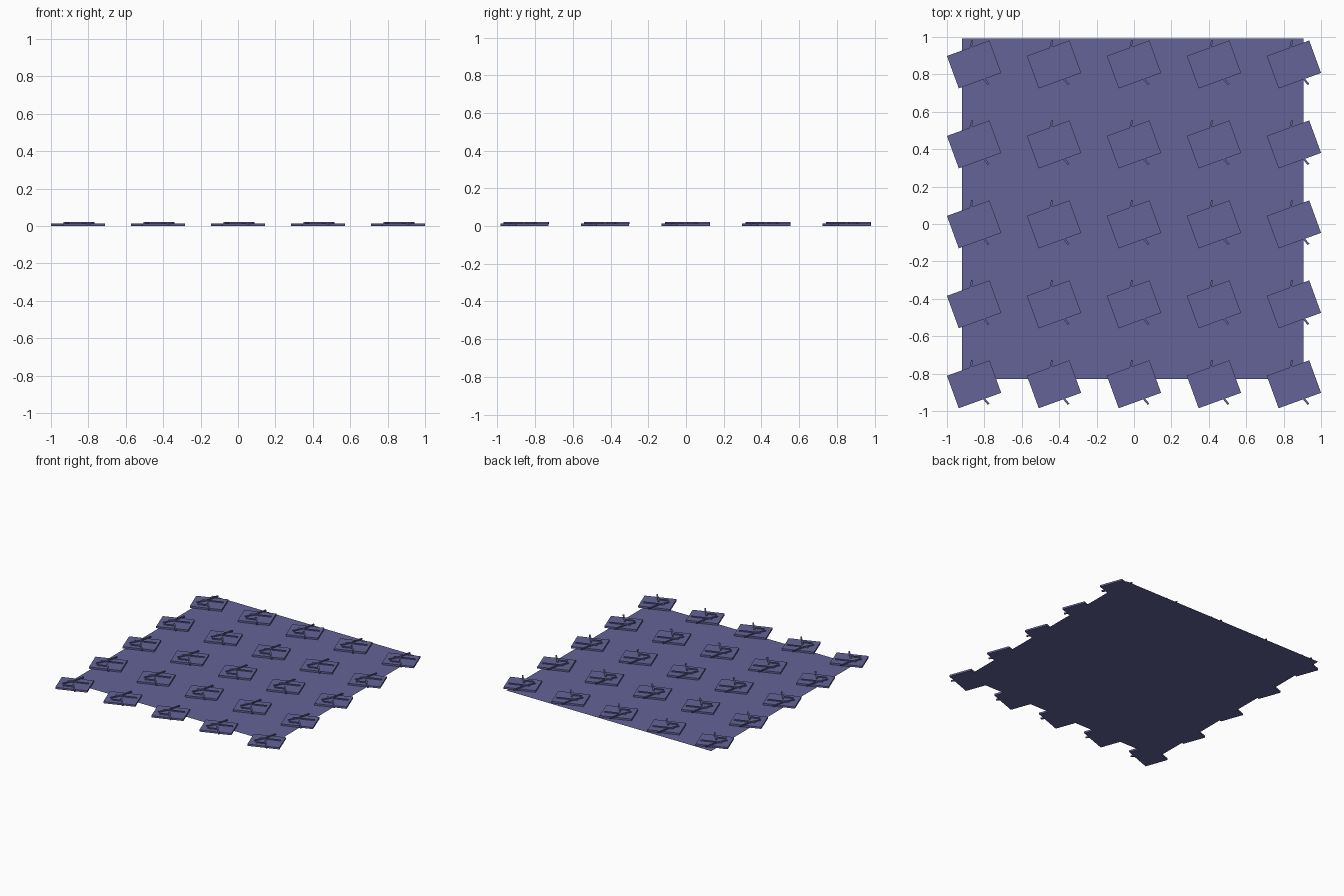
import bpy, bmesh, math
from mathutils import Matrix, Vector

if "Cube" in bpy.data.objects:
    bpy.data.objects.remove(bpy.data.objects["Cube"])

mat = bpy.data.materials.new("slate violet")
mat.diffuse_color = (0.127, 0.125, 0.314, 1)
mat.use_nodes = True
mat.node_tree.nodes["Principled BSDF"].inputs["Base Color"].default_value = mat.diffuse_color

TILE_TOP, BAR_TOP = 0.014, 0.021
PITCH, SHIFT_Y = 0.4275, -0.002


def make_mesh(name, bm):
    me = bpy.data.meshes.new(name)
    bm.to_mesh(me)
    bm.free()
    me.materials.append(mat)
    return me


def place(name, me, loc=(0, 0, 0)):
    ob = bpy.data.objects.new(name, me)
    ob.location = loc
    bpy.context.collection.objects.link(ob)
    return ob


def add_box(bm, centre, size, angle):
    m = (Matrix.Translation(centre) @ Matrix.Rotation(angle, 4, 'Z')
         @ Matrix.Diagonal((*size, 1)))
    bmesh.ops.create_cube(bm, size=1, matrix=m)


def add_bar(bm, a, b, width=0.011):
    a, b = Vector(a), Vector(b)
    d, mid = b - a, (a + b) / 2
    z0 = TILE_TOP - 0.002
    add_box(bm, (mid.x, mid.y, (z0 + BAR_TOP) / 2),
            (d.length, width, BAR_TOP - z0), math.atan2(d.y, d.x))


# thin base sheet
bm = bmesh.new()
x0, x1, y0, y1 = -0.92, 0.905, -0.83, 0.993
bm.faces.new([bm.verts.new(p) for p in
              ((x0, y0, 0), (x1, y0, 0), (x1, y1, 0), (x0, y1, 0))])
place("base_sheet", make_mesh("base_sheet", bm))

# turned slab
bm = bmesh.new()
add_box(bm, (0, 0, TILE_TOP / 2), (0.2415, 0.1846, TILE_TOP), math.radians(20))
slab = make_mesh("slab", bm)

# raised strips lying on the slab, two of them reaching past its edge
bm = bmesh.new()
for a, b in (((-0.010, 0.128), (-0.032, 0.03)),
             ((-0.032, 0.03), (-0.072, -0.05)),
             ((0.000, -0.015), (0.078, -0.107)),
             ((-0.065, 0.005), (0.086, 0.060)),
             ((-0.050, -0.070), (0.025, -0.043))):
    add_bar(bm, a, b)
strips = make_mesh("raised_strips", bm)

# five by five grid
for i in range(-2, 3):
    for j in range(-2, 3):
        loc = (i * PITCH, j * PITCH + SHIFT_Y, 0)
        place("slab", slab, loc)
        place("raised_strips", strips, loc)
